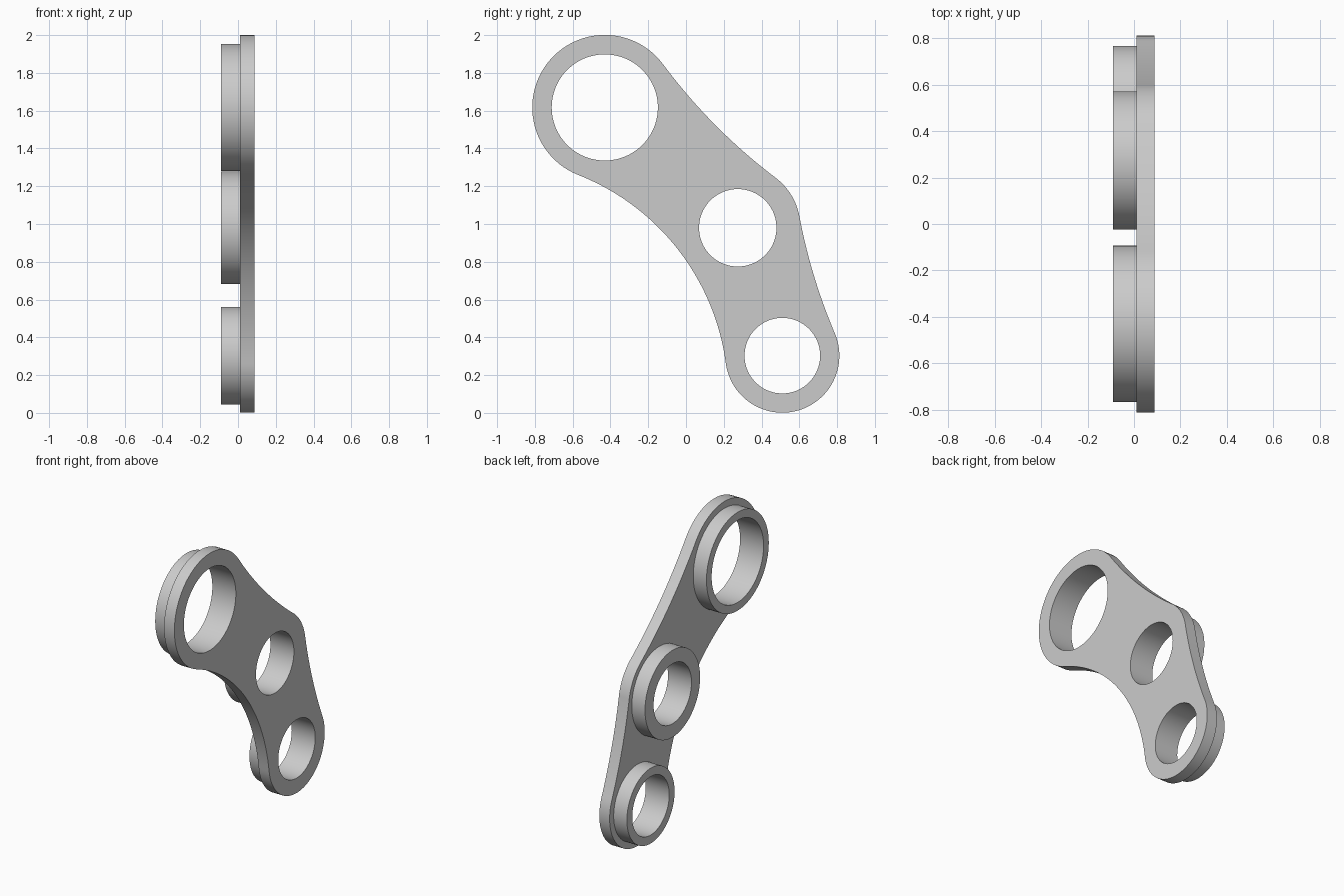
import bpy, bmesh
from math import pi, cos, sin, atan2, sqrt, radians
from mathutils import Vector

cube = bpy.data.objects.get("Cube")
if cube:
    bpy.data.objects.remove(cube)

metal = bpy.data.materials.new("plain grey")
metal.use_nodes = True
grey = (0.6, 0.6, 0.6, 1)
metal.diffuse_color = grey
metal.node_tree.nodes["Principled BSDF"].inputs["Base Color"].default_value = grey

# Bosses: name, centre (y, z), lobe radius, collar radius, bore radius
BOSSES = [
    ("upper", Vector((-0.43, 1.617)), 0.384, 0.337, 0.281),
    ("lower", Vector((0.51, 0.303)), 0.302, 0.258, 0.2),
    ("middle", Vector((0.274, 0.98)), 0.332, 0.298, 0.205),
]
# Radius of the hollow edge from each boss to the next
HOLLOWS = [1.25, 3.0, 3.0]
BACK, SEAT, FRONT = -0.09, 0.01, 0.088


def arc(centre, radius, start, end, steps):
    return [centre + radius * Vector((cos(a), sin(a)))
            for a in (start + (end - start) * i / steps for i in range(steps + 1))]


def circle(centre, radius):
    return arc(centre, radius, 0, 2 * pi, 96)[:-1]


def angle(v):
    return atan2(v.y, v.x)


def hollow_centre(p, rp, q, rq, r):
    """Centre of the arc touching both lobes from outside."""
    d = q - p
    dist = d.length
    d.normalize()
    a, b = r + rp, r + rq
    along = (a * a - b * b + dist * dist) / (2 * dist)
    return p + d * along + Vector((d.y, -d.x)) * sqrt(a * a - along * along)


def plate_outline():
    n = len(BOSSES)
    centres = [hollow_centre(BOSSES[i][1], BOSSES[i][2], BOSSES[(i + 1) % n][1],
                             BOSSES[(i + 1) % n][2], HOLLOWS[i]) for i in range(n)]
    points = []
    for i in range(n):
        c, r = BOSSES[i][1:3]
        nxt = BOSSES[(i + 1) % n][1]
        # Convex lobe
        start, end = angle(centres[i - 1] - c), angle(centres[i] - c)
        end = start + (end - start) % (2 * pi)
        points += arc(c, r, start, end, 48)
        # Hollow edge, ends shared with the lobes
        start, end = angle(c - centres[i]), angle(nxt - centres[i])
        end = start - (start - end) % (2 * pi)
        points += arc(centres[i], HOLLOWS[i], start, end, 40)[1:-1]
    return points


def extrude_profile(name, loops, x0, x1):
    """Fill an outline with holes and extrude it along x."""
    bm = bmesh.new()
    edges = []
    for loop in loops:
        vs = [bm.verts.new((x0, p.x, p.y)) for p in loop]
        edges += [bm.edges.new((vs[i - 1], vs[i])) for i in range(len(vs))]
    bmesh.ops.triangle_fill(bm, edges=edges, use_beauty=True)
    out = bmesh.ops.extrude_face_region(bm, geom=bm.faces[:], use_keep_orig=True)
    moved = [g for g in out["geom"] if isinstance(g, bmesh.types.BMVert)]
    bmesh.ops.translate(bm, verts=moved, vec=(x1 - x0, 0, 0))
    bmesh.ops.recalc_face_normals(bm, faces=bm.faces[:])
    mesh = bpy.data.meshes.new(name)
    bm.to_mesh(mesh)
    bm.free()
    mesh.materials.append(metal)
    obj = bpy.data.objects.new(name, mesh)
    bpy.context.collection.objects.link(obj)
    bpy.ops.object.select_all(action='DESELECT')
    obj.select_set(True)
    bpy.context.view_layer.objects.active = obj
    bpy.ops.object.shade_smooth_by_angle(angle=radians(30))


# Flat link plate with three bores
extrude_profile("link_plate", [plate_outline()] + [circle(b[1], b[4]) for b in BOSSES],
                SEAT, FRONT)

# Raised collar around each bore
for name, centre, lobe, collar, bore in BOSSES:
    extrude_profile(name + "_collar", [circle(centre, collar), circle(centre, bore)],
                    BACK, SEAT)
